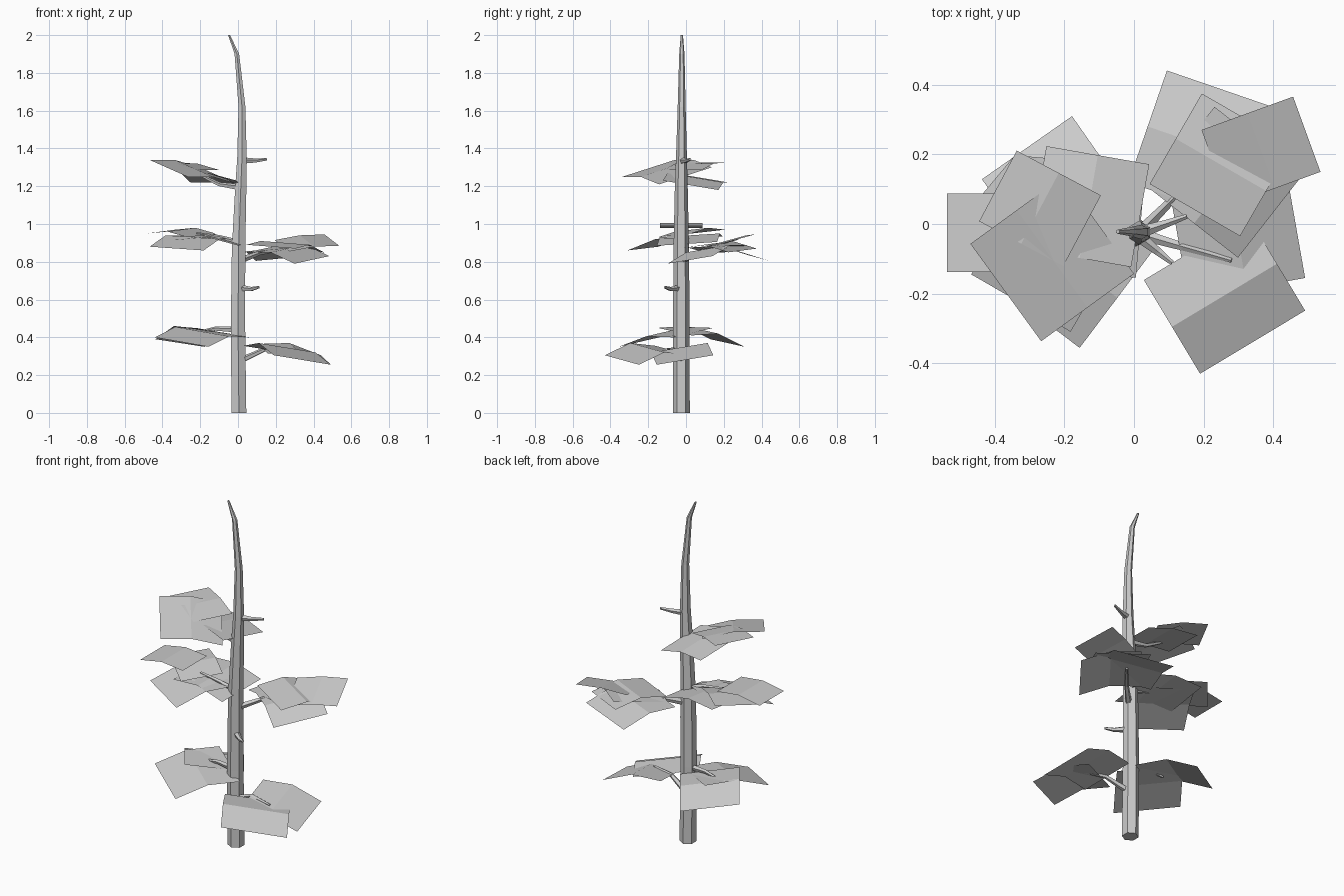
import bpy
from math import radians, cos, sin, pi
from mathutils import Vector


def make(name, verts, faces):
    me = bpy.data.meshes.new(name)
    me.from_pydata(verts, [], faces)
    me.update()
    ob = bpy.data.objects.new(name, me)
    bpy.context.collection.objects.link(ob)
    return ob


def tube(name, path, sides, upright=False):
    """Flat-sided tapered tube along (x, y, z, radius) points."""
    verts, faces = [], []
    axis = (Vector(path[-1][:3]) - Vector(path[0][:3])).normalized()
    if upright:
        a, b = Vector((1, 0, 0)), Vector((0, 1, 0))
    else:
        a = Vector((0, 0, 1)).cross(axis).normalized()
        b = axis.cross(a)
    for x, y, z, r in path:
        for i in range(sides):
            t = 2 * pi * i / sides + pi / 2
            verts.append(Vector((x, y, z)) + r * (cos(t) * a + sin(t) * b))
    for k in range(len(path) - 1):
        for i in range(sides):
            j = (i + 1) % sides
            faces.append((k * sides + i, k * sides + j,
                          (k + 1) * sides + j, (k + 1) * sides + i))
    faces.append(tuple(reversed(range(sides))))
    faces.append(tuple(range(len(verts) - sides, len(verts))))
    return make(name, verts, faces)


def leaf_card(name, centre, yaw, hu, hv, du, dv, lift):
    """Folded sheet: u points outward, the crease runs along v."""
    c = Vector(centre)
    t = radians(yaw)
    u = Vector((cos(t) * hu, sin(t) * hu, du))
    v = Vector((-sin(t) * hv, cos(t) * hv, dv))
    verts = []
    for s in (-1, 0, 1):
        for w in (-1, 1):
            verts.append(c + s * u + w * v + Vector((0, 0, lift * (1 - abs(s)))))
    return make(name, verts, [(0, 2, 3, 1), (2, 4, 5, 3)])


# Six-sided trunk, bending at the tip
tube("trunk", [(0.005, -0.025, 0, 0.045), (0.0, -0.025, 0.45, 0.044),
               (0.003, -0.025, 0.87, 0.041), (0.015, -0.025, 1.2, 0.034),
               (0.021, -0.024, 1.35, 0.029), (0.021, -0.023, 1.62, 0.021),
               (-0.006, -0.022, 1.9, 0.014), (-0.047, -0.022, 2.0, 0.006)], 6, True)

# Branches: start, middle, tip
branches = [
    ("lower_right", (0.02, -0.03, 0.28), (0.14, -0.065, 0.335), (0.28, -0.105, 0.335)),
    ("lower_left", (0, -0.025, 0.44), (-0.12, -0.01, 0.445), (-0.2, 0, 0.43)),
    ("front_stub", (0.02, -0.04, 0.66), (0.07, -0.08, 0.655), (0.11, -0.112, 0.665)),
    ("middle_right", (0.02, -0.02, 0.81), (0.11, 0.07, 0.845), (0.21, 0.19, 0.86)),
    ("middle_left", (0, -0.025, 0.90), (-0.1, -0.03, 0.93), (-0.22, -0.03, 0.95)),
    ("upper_left", (0, -0.025, 1.195), (-0.1, -0.02, 1.21), (-0.22, -0.01, 1.27)),
    ("upper_stub", (0.03, -0.02, 1.335), (0.09, 0.0, 1.335), (0.152, 0.022, 1.342)),
]
for name, p, q, r in branches:
    tube(name + "_branch", [(*p, 0.018), (*q, 0.012), (*r, 0.007)], 5)

# Foliage: centre, yaw, half length, half width, slopes along both, crease lift
cards = {
    "lower_right_leaf": [
        ((0.26, -0.205, 0.305), -59, 0.157, 0.176, -0.025, -0.025, 0.04),
        ((0.298, -0.035, 0.31), 10, 0.17, 0.152, -0.03, 0.025, 0.035)],
    "lower_left_leaf": [
        ((-0.19, -0.105, 0.40), -127, 0.18, 0.178, -0.025, -0.025, 0.03),
        ((-0.21, 0.08, 0.40), 125, 0.17, 0.158, -0.03, 0.02, 0.04)],
    "middle_right_leaf": [
        ((0.2, 0.225, 0.84), 71, 0.17, 0.17, -0.02, -0.015, 0.03),
        ((0.25, 0.17, 0.87), 60, 0.15, 0.15, -0.01, 0.01, 0.03),
        ((0.265, 0.12, 0.84), -38, 0.16, 0.15, -0.03, 0.02, 0.03),
        ((0.365, 0.21, 0.90), 20, 0.14, 0.115, 0.015, 0.03, 0.01)],
    "middle_left_leaf": [
        ((-0.24, -0.08, 0.90), -120, 0.17, 0.165, -0.03, -0.01, 0.03),
        ((-0.15, 0.02, 0.91), 175, 0.17, 0.16, 0.015, -0.01, 0.03),
        ((-0.3, 0.03, 0.95), 140, 0.14, 0.115, 0.01, -0.01, 0.02),
        ((-0.4, -0.025, 0.985), 180, 0.138, 0.113, -0.005, 0, 0.02)],
    "upper_left_leaf": [
        ((-0.235, -0.1, 1.275), 216, 0.165, 0.173, 0.02, -0.045, 0.02),
        ((-0.13, 0.05, 1.225), 170, 0.15, 0.15, 0.02, 0.025, 0.02),
        ((-0.27, 0.045, 1.305), 152, 0.137, 0.115, 0.02, 0, 0.015)],
}
for name, group in cards.items():
    for i, spec in enumerate(group):
        leaf_card(f"{name}_{i + 1}", *spec)
